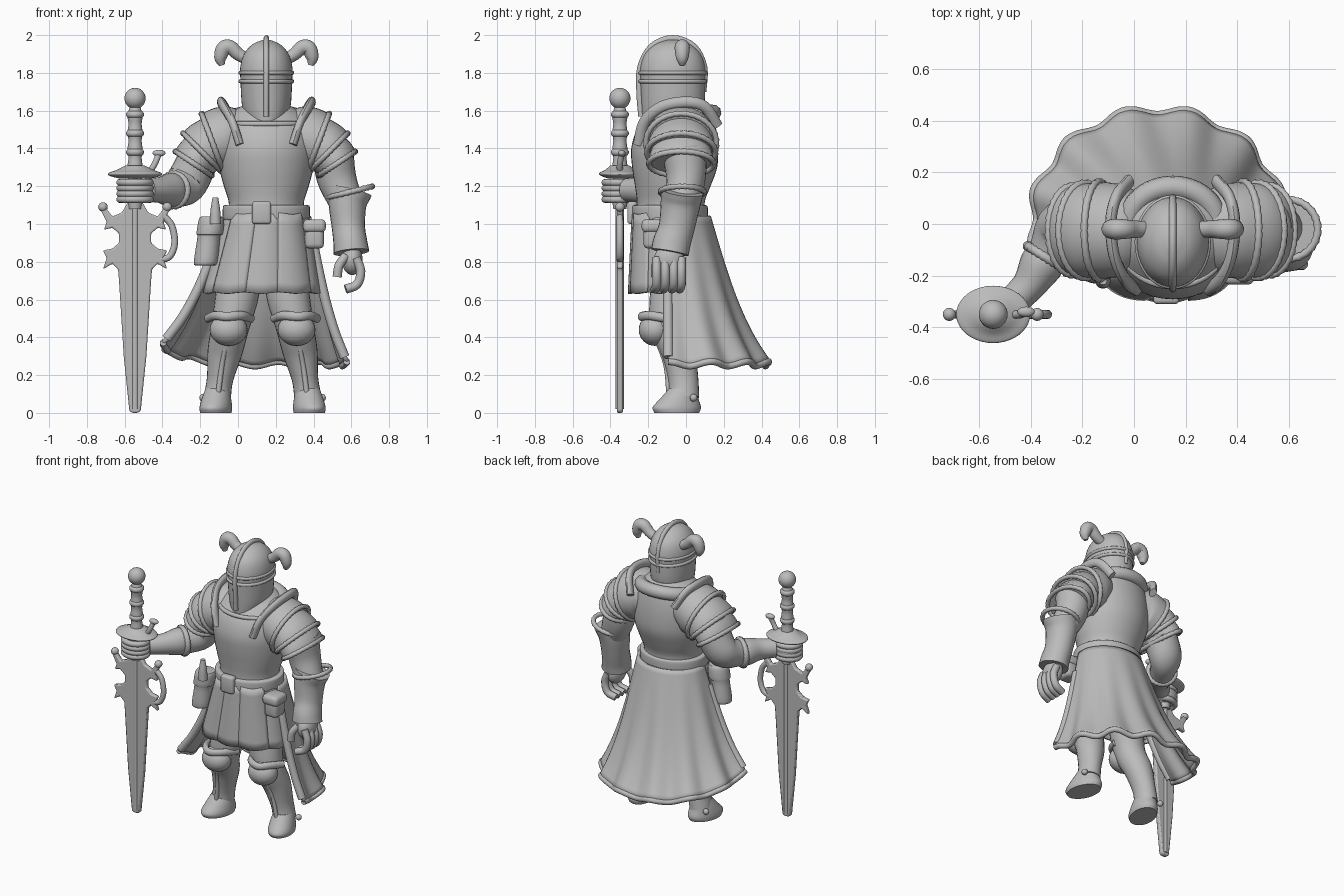
import bpy, bmesh, math
from mathutils import Vector, Matrix

cube = bpy.data.objects.get("Cube")
if cube:
    bpy.data.objects.remove(cube)

steel = bpy.data.materials.new("plain_grey")
steel.use_nodes = True
GREY = (0.5, 0.5, 0.5, 1)
steel.diffuse_color = GREY
steel.node_tree.nodes["Principled BSDF"].inputs["Base Color"].default_value = GREY

X, Y, Z = Vector((1, 0, 0)), Vector((0, 1, 0)), Vector((0, 0, 1))
CX = 0.15          # body centre line
made = []


def finish(name, bm):
    bmesh.ops.recalc_face_normals(bm, faces=bm.faces)
    mesh = bpy.data.meshes.new(name)
    bm.to_mesh(mesh)
    bm.free()
    mesh.materials.append(steel)
    obj = bpy.data.objects.new(name, mesh)
    bpy.context.collection.objects.link(obj)
    made.append(obj)
    return obj


def smooth(rows, steps=4):
    """Catmull-Rom resampling of station rows."""
    rows = [Vector(r) for r in rows]
    out = []
    for i in range(len(rows) - 1):
        p, q = rows[i], rows[i + 1]
        m = (q - rows[i - 1]) / 2 if i else (q - p)
        n = (rows[i + 2] - p) / 2 if i + 2 < len(rows) else (q - p)
        for k in range(steps):
            t = k / steps
            h = t * t * (3 - 2 * t)
            out.append(p * (1 - h) + q * h + m * (t * (1 - t) ** 2) - n * (t * t * (1 - t)))
    return out + [rows[-1]]


def frame(t, ref):
    a = (ref - t * ref.dot(t)).normalized()
    return a, t.cross(a)


def sweep(name, rows, ref=Y, flat=False, closed=False, segs=24):
    """Skin of ellipses through rows of (x, y, z, radius along ref, other radius)."""
    rows = rows if closed else smooth(rows)
    bm, loops, n = bmesh.new(), [], len(rows)
    for i, r in enumerate(rows):
        nxt = rows[(i + 1) % n] if closed else rows[min(i + 1, n - 1)]
        prv = rows[i - 1] if closed else rows[max(i - 1, 0)]
        t = Z if flat else (Vector(nxt[:3]) - Vector(prv[:3])).normalized()
        a, b = frame(t, ref)
        angles = [math.tau * k / segs for k in range(segs)]
        loops.append([bm.verts.new(Vector(r[:3]) + a * r[3] * math.cos(w) + b * r[4] * math.sin(w))
                      for w in angles])
    for i in range(n if closed else n - 1):
        p, q = loops[i], loops[(i + 1) % n]
        for k in range(segs):
            bm.faces.new((p[k - 1], p[k], q[k], q[k - 1]))
    if not closed:
        bm.faces.new(loops[0])
        bm.faces.new(loops[-1])
    return finish(name, bm)


def loft(name, rows):
    return sweep(name, rows, X, flat=True, segs=40)


def tube(name, pts, r, ref=Y, wide=None):
    return sweep(name, [(*p, r, wide or r) for p in pts], ref, segs=12)


def ring(name, c, ra, rb, r, t=Z, ref=X, rope=False, n=48):
    t = t.normalized()
    a, b = frame(t, ref)
    rows = []
    for i in range(n):
        w = math.tau * i / n
        s = r * (1.25 if rope and i % 2 else 1)
        rows.append((*(Vector(c) + a * ra * math.cos(w) + b * rb * math.sin(w)), s, s))
    return sweep(name, rows, t, closed=True, segs=10)


def ball(name, c, size):
    bm = bmesh.new()
    bmesh.ops.create_uvsphere(bm, u_segments=28, v_segments=16, radius=1,
                              matrix=Matrix.Translation(c) @ Matrix.Diagonal((*size, 1)))
    return finish(name, bm)


def block(name, c, size, bevel=0.015):
    bm = bmesh.new()
    bmesh.ops.create_cube(bm, size=1, matrix=Matrix.Translation(c) @ Matrix.Diagonal((*size, 1)))
    bmesh.ops.bevel(bm, geom=bm.edges[:], offset=bevel, segments=3, affect='EDGES', profile=0.5)
    return finish(name, bm)


def sheet(name, f, nu, nv, thick):
    bm = bmesh.new()
    g = [[bm.verts.new(f(u / nu, v / nv)) for u in range(nu + 1)] for v in range(nv + 1)]
    for v in range(nv):
        for u in range(nu):
            bm.faces.new((g[v][u], g[v][u + 1], g[v + 1][u + 1], g[v + 1][u]))
    obj = finish(name, bm)
    mod = obj.modifiers.new("Thickness", 'SOLIDIFY')
    mod.thickness, mod.offset = thick, 0


def mix(a, b, t):
    return a + (b - a) * t


# Torso, collar, belt and hips
loft("breastplate", [(CX, -.08, 1.04, .2, .18), (CX, -.08, 1.12, .2, .18), (CX, -.07, 1.2, .225, .2),
                     (CX, -.06, 1.3, .25, .225), (CX, -.06, 1.4, .26, .23), (CX, -.05, 1.5, .25, .21),
                     (CX, -.03, 1.58, .2, .17), (CX, -.03, 1.63, .12, .13)])
ring("collar", (CX, 0, 1.56), .17, .145, .045, t=Vector((0, -.2, 1)))
ring("neckline_trim", (CX, -.05, 1.53), .215, .19, .014)
loft("belt", [(CX, -.085, z, .22 + e, .19 + e) for z, e in ((1.02, 0), (1.03, .01), (1.09, .01), (1.1, 0))])
block("buckle", (.125, -.285, 1.06), (.1, .05, .12))
loft("hips", [(CX, -.07, 1.05, .19, .16), (CX, -.07, .9, .21, .16), (.13, -.06, .78, .18, .13)])

# Helmet with crest, brow bands and horns
HY = -.07
loft("helmet", [(CX, HY - .02, 1.54, .1, .14), (CX, HY, 1.62, .128, .165), (CX, HY, 1.76, .137, .172),
                (CX, HY, 1.83, .138, .172), (CX, HY, 1.9, .118, .148), (CX, HY, 1.95, .075, .095),
                (CX, HY, 1.975, .02, .03)])
tube("crest", [(CX, y, z) for y, z in ((-.235, 1.57), (-.245, 1.7), (-.24, 1.83), (-.18, 1.94), (HY, 1.982),
                                       (.04, 1.94), (.095, 1.83), (.09, 1.7))], .015, X, .018)
for z in (1.755, 1.8):
    ring("brow_band", (CX, HY, z), .137, .172, .011)
for s in (-1, 1):
    sweep("horn", [(CX + s * d, -.02, z, r, r) for d, z, r in (
        (.1, 1.87, .03), (.15, 1.9, .034), (.19, 1.935, .038), (.225, 1.93, .04),
        (.243, 1.88, .033), (.235, 1.84, .015))])


# Shoulder armour: three overlapping lames with corded edges and a neck guard
def lame(side, rows):
    rows = [(CX - .005 + side * d, -.025, z, ra, rb) for d, z, ra, rb in rows]
    sweep("shoulder_lame", rows, segs=36)
    t = Vector(rows[-1][:3]) - Vector(rows[-2][:3])
    ring("lame_trim", rows[-1][:3], rows[-1][3], rows[-1][4], .013, t, Y, rope=True, n=64)


for s in (-1, 1):
    lame(s, [(.13, 1.46, .15, .13), (.2, 1.46, .18, .165), (.28, 1.43, .187, .165)])
    lame(s, [(.24, 1.45, .16, .14), (.31, 1.405, .18, .145), (.335, 1.38, .182, .142)])
    lame(s, [(.3, 1.41, .15, .12), (.36, 1.35, .17, .12), (.38, 1.32, .172, .115)])
    tube("neck_guard", [(CX + s * d, y, z) for d, y, z in (
        (.14, -.25, 1.42), (.18, -.22, 1.54), (.225, -.13, 1.62), (.24, 0, 1.645),
        (.22, .1, 1.62), (.17, .165, 1.52))], .022, X, .03)

# Left arm hanging in a flared gauntlet with curled fingers
sweep("left_sleeve", [(.5, -.01, 1.4, .12, .11), (.52, 0, 1.25, .105, .105), (.57, -.02, 1.12, .09, .09)])
sweep("left_gauntlet", [(.595, -.02, 1.175, .115, .115), (.58, -.03, 1.1, .105, .1),
                        (.585, -.05, .98, .095, .088), (.595, -.075, .9, .1, .09), (.6, -.085, .85, .1, .095)])
ring("gauntlet_trim", (.595, -.02, 1.17), .115, .12, .013, Vector((-.25, 0, 1)), Y, rope=True)
ball("left_palm", (.605, -.09, .81), (.055, .08, .08))
for y in (-.155, -.11, -.065, -.025):
    tube("left_finger", [(.625, y, .82), (.65, y, .75), (.63, y, .68), (.57, y - .01, .655)], .024)
tube("left_thumb", [(.57, -.14, .83), (.535, -.16, .78), (.525, -.16, .72)], .024)

# Right arm reaching forward to the sword
sweep("right_sleeve", [(-.18, -.01, 1.42, .12, .11), (-.23, 0, 1.3, .11, .11), (-.28, -.02, 1.21, .1, .11),
                       (-.33, -.11, 1.18, .08, .09), (-.36, -.16, 1.18, .085, .09),
                       (-.41, -.24, 1.18, .065, .07), (-.48, -.31, 1.18, .06, .062)])
ring("right_cuff", (-.34, -.13, 1.18), .085, .085, .016, Vector((-.5, -.8, 0)), Z, rope=True)
SX, SY = -.545, -.35
ball("right_fist", (SX, SY, 1.175), (.09, .075, .07))
for k in range(4):
    ring("right_finger", (SX, SY - .01, 1.13 + k * .03), .08, .068, .019)

# Sword: pommel, ribbed grip, oval guard and hooked blade
ball("pommel", (SX, SY, 1.665), (.056, .056, .056))
sweep("grip", [(SX, SY, 1.08 + k * .045, r, r) for k, r in enumerate([.035, .04] * 6 + [.028])], X, segs=20)
for z in (1.38, 1.48, 1.58):
    ring("grip_rib", (SX, SY, z), .028, .028, .02)
loft("sword_guard", [(SX, SY, 1.24, .08, .06), (SX, SY, 1.255, .135, .1), (SX, SY, 1.27, .14, .11),
                     (SX, SY, 1.285, .1, .08), (SX, SY, 1.31, .05, .05)])
half = [(.03, 1.13), (.07, 1.06), (.12, 1.04), (.165, 1.1), (.185, 1.08), (.15, 1.01), (.165, .97), (.12, .98),
        (.085, .95), (.085, .9), (.12, .87), (.17, .86), (.15, .82), (.17, .76), (.12, .79), (.09, .76),
        (.085, .7), (.06, .3), (.03, .01), (.015, 0)]
bm = bmesh.new()
outline = half + [(-x, z) for x, z in reversed(half)]
face = bm.faces.new([bm.verts.new((SX + x, SY - .016, z)) for x, z in outline])
new = bmesh.ops.extrude_face_region(bm, geom=[face])["geom"]
bmesh.ops.translate(bm, verts=[v for v in new if isinstance(v, bmesh.types.BMVert)], vec=Y * .032)
blade = finish("blade", bm)
bevel = blade.modifiers.new("Edge", 'BEVEL')
bevel.width, bevel.segments = .008, 2
for s in (-1, 1):
    ball("hook_knob", (SX + s * .17, SY, 1.09), (.025, .025, .025))
tube("blade_ridge", [(SX, SY, 1.1), (SX, SY, .6), (SX, SY, .02)], .022, Y, .02)
tube("finger_loop", [(-.39, SY, 1.04), (-.35, SY, .99), (-.335, SY, .9), (-.36, SY, .83), (-.41, SY, .81)], .018)
tube("guard_spur", [(-.47, SY, 1.27), (-.44, SY, 1.32), (-.42, SY + .01, 1.37)], .016)
ball("spur_knob", (-.418, SY + .01, 1.375), (.034, .02, .018))

# Legs, knee plates and boots
for s in (-1, 1):
    def at(d, s=s):
        return .13 + s * d
    sweep("leg", [(at(.1), -.06, .9, .11, .1), (at(.13), -.08, .65, .11, .115), (at(.17), -.09, .46, .1, .1),
                  (at(.2), -.04, .32, .09, .092), (at(.225), -.015, .18, .08, .07), (at(.24), -.01, .08, .08, .072)])
    ball("knee_plate", (at(.18), -.165, .44), (.1, .085, .085))
    tube("knee_band", [(at(.06), -.1, .5), (at(.11), -.2, .515), (at(.19), -.235, .51),
                       (at(.25), -.19, .515), (at(.29), -.1, .5)], .024, Z, .02)
    tube("shin_ridge", [(at(.19), -.15, .38), (at(.215), -.105, .25), (at(.235), -.09, .1)], .014, X)
    boot = loft("boot", [(0, -.05, 0, .08, .12), (0, -.05, .03, .083, .13), (0, -.035, .08, .075, .1),
                         (0, -.015, .13, .062, .075)])
    boot.location.x = at(.235)
    boot.rotation_euler.z = s * .25
    ball("ankle_rivet", (at(.315), .04, .08), (.02, .02, .02))

# Skirt panels in front
for k in range(5):
    def panel(u, v, k=k):
        w = math.radians(-182 + 36 * k + 40 * u)
        r = .01 * (k % 2) + .012 * math.sin(math.pi * u)
        return (mix(.155, .125, v) + (mix(.2, .295, v) + r) * math.cos(w),
                -.08 + (mix(.185, .205, v) + r) * math.sin(w),
                1.05 - .42 * v + .02 * abs(u - .5))
    sheet("skirt_panel", panel, 10, 8, .022)


# Long flared back skirt with folds and rolled edges
def cape(u, v):
    w = math.radians(mix(-12, 192, u))
    f = .75 * v + .25 * v ** 4
    fold = 1 + .035 * f * math.cos(u * math.tau * 7)
    hem = .26 + .1 * max(0, u - .6) / .4 + .012 * math.cos(u * math.tau * 7)
    return (mix(.155, .09, f) + mix(.22, .48, f) * fold * math.cos(w),
            mix(-.06, 0, f) + mix(.18, .435, f) * fold * math.sin(w), mix(1.04, hem, v))


sheet("back_skirt", cape, 84, 24, .024)
for u in (0, 1):
    tube("rolled_edge", [cape(u, v) for v in (.2, .4, .6, .8, .97)], .026)
tube("hem_roll", [cape(i / 42, 1) for i in range(43)], .018, Z)

# Belt pouches and flask
loft("round_pouch", [(-.175, -.16, .78, .05, .05), (-.17, -.16, .8, .064, .064), (-.155, -.16, .93, .06, .06),
                     (-.15, -.16, .95, .07, .07), (-.14, -.16, 1.03, .065, .065), (-.14, -.16, 1.04, .04, .04)])
loft("flask", [(-.12, -.22, 1.0, .03, .03), (-.12, -.22, 1.07, .026, .026), (-.12, -.22, 1.14, .015, .015)])
block("square_pouch", (.405, -.17, .94), (.1, .11, .14), .025)
block("pouch_flap", (.405, -.17, .99), (.12, .13, .07), .025)

bpy.ops.object.select_all(action='DESELECT')
for obj in made:
    obj.select_set(True)
bpy.context.view_layer.objects.active = made[0]
bpy.ops.object.shade_smooth_by_angle(angle=math.radians(40))
